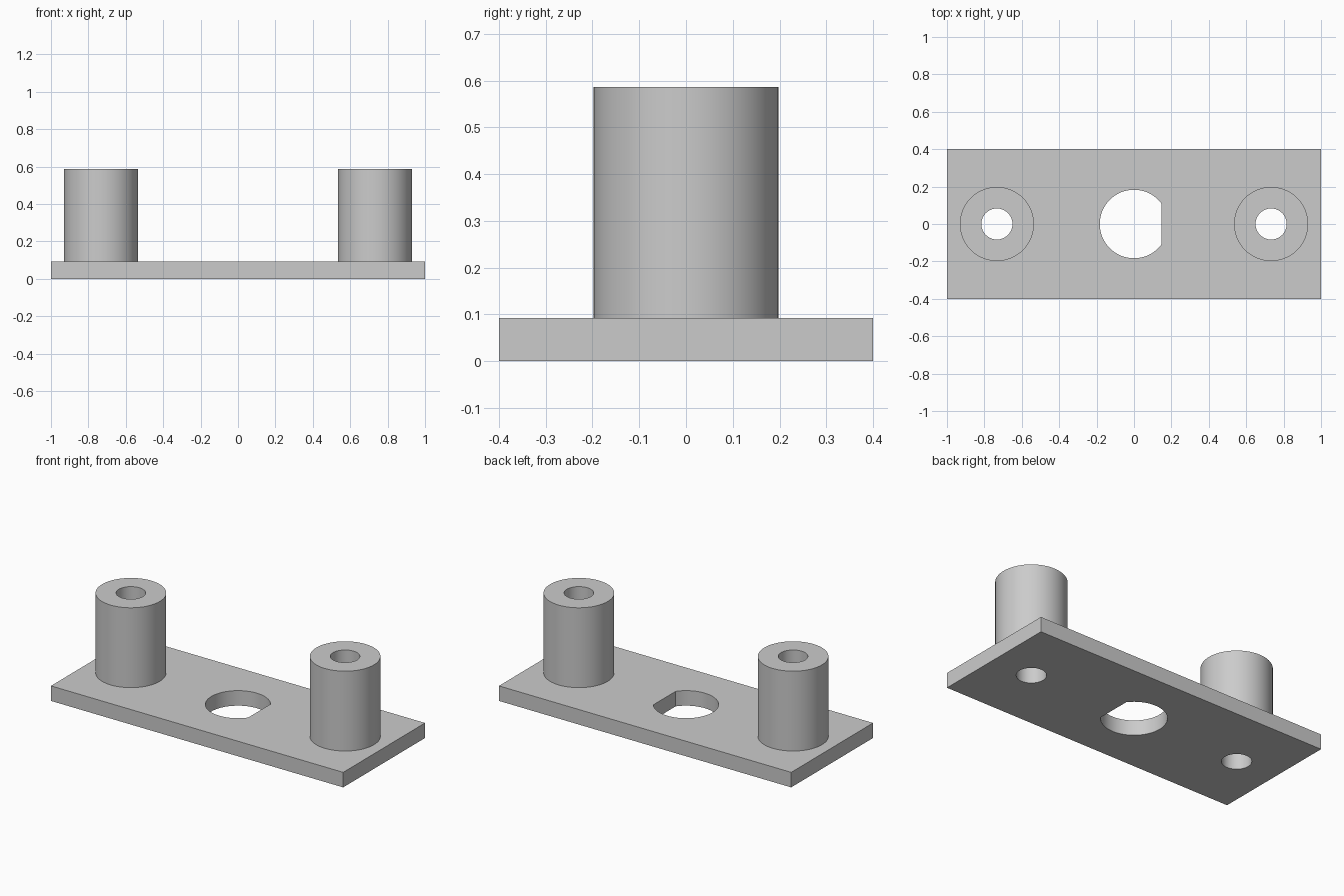
import bpy, bmesh, math

cube = bpy.data.objects.get("Cube")
if cube:
    bpy.data.objects.remove(cube, do_unlink=True)

PLATE_TOP, POST_TOP = 0.093, 0.587
POST_X, POST_R, BORE_R = 0.733, 0.198, 0.083
HOLE_R, HOLE_FLAT = 0.183, 0.147

grey = bpy.data.materials.new("light grey")
grey.use_nodes = True
color = (0.6, 0.6, 0.6, 1)
grey.diffuse_color = color
grey.node_tree.nodes["Principled BSDF"].inputs["Base Color"].default_value = color


def prism(name, outline, z0, z1):
    """Extrude a flat counter-clockwise outline from z0 to z1."""
    bm = bmesh.new()
    face = bm.faces.new([bm.verts.new((x, y, z0)) for x, y in outline])
    top = bmesh.ops.extrude_face_region(bm, geom=[face])["geom"]
    bmesh.ops.translate(bm, vec=(0, 0, z1 - z0),
                        verts=[v for v in top if isinstance(v, bmesh.types.BMVert)])
    bmesh.ops.recalc_face_normals(bm, faces=bm.faces)
    mesh = bpy.data.meshes.new(name)
    bm.to_mesh(mesh)
    bm.free()
    mesh.materials.append(grey)
    obj = bpy.data.objects.new(name, mesh)
    bpy.context.collection.objects.link(obj)
    return obj


def circle(cx, r, n=96):
    return [(cx + r * math.cos(math.tau * i / n), r * math.sin(math.tau * i / n))
            for i in range(n)]


def combine(target, tool, operation):
    """Apply a boolean and discard the tool."""
    mod = target.modifiers.new(operation, "BOOLEAN")
    mod.operation, mod.object, mod.solver = operation, tool, "EXACT"
    bpy.context.view_layer.objects.active = target
    bpy.ops.object.modifier_apply(modifier=mod.name)
    bpy.data.objects.remove(tool, do_unlink=True)


# Base plate
plate = prism("mounting_plate", [(-1, -0.4), (1, -0.4), (1, 0.4), (-1, 0.4)], 0, PLATE_TOP)

# Posts with bores running through the plate
for side in (-1, 1):
    x = side * POST_X
    combine(plate, prism("post", circle(x, POST_R), PLATE_TOP / 2, POST_TOP), "UNION")
    combine(plate, prism("bore_cutter", circle(x, BORE_R), -0.1, POST_TOP + 0.1), "DIFFERENCE")

# Central hole with one flat side
start = math.acos(HOLE_FLAT / HOLE_R)
steps = 80
angles = [start + (math.tau - 2 * start) * i / steps for i in range(steps + 1)]
d_shape = [(HOLE_R * math.cos(a), HOLE_R * math.sin(a)) for a in angles]
combine(plate, prism("hole_cutter", d_shape, -0.1, PLATE_TOP + 0.1), "DIFFERENCE")

# Smooth curved walls, crisp rims
bpy.ops.object.select_all(action="DESELECT")
plate.select_set(True)
bpy.context.view_layer.objects.active = plate
bpy.ops.object.shade_smooth_by_angle(angle=math.radians(30))
